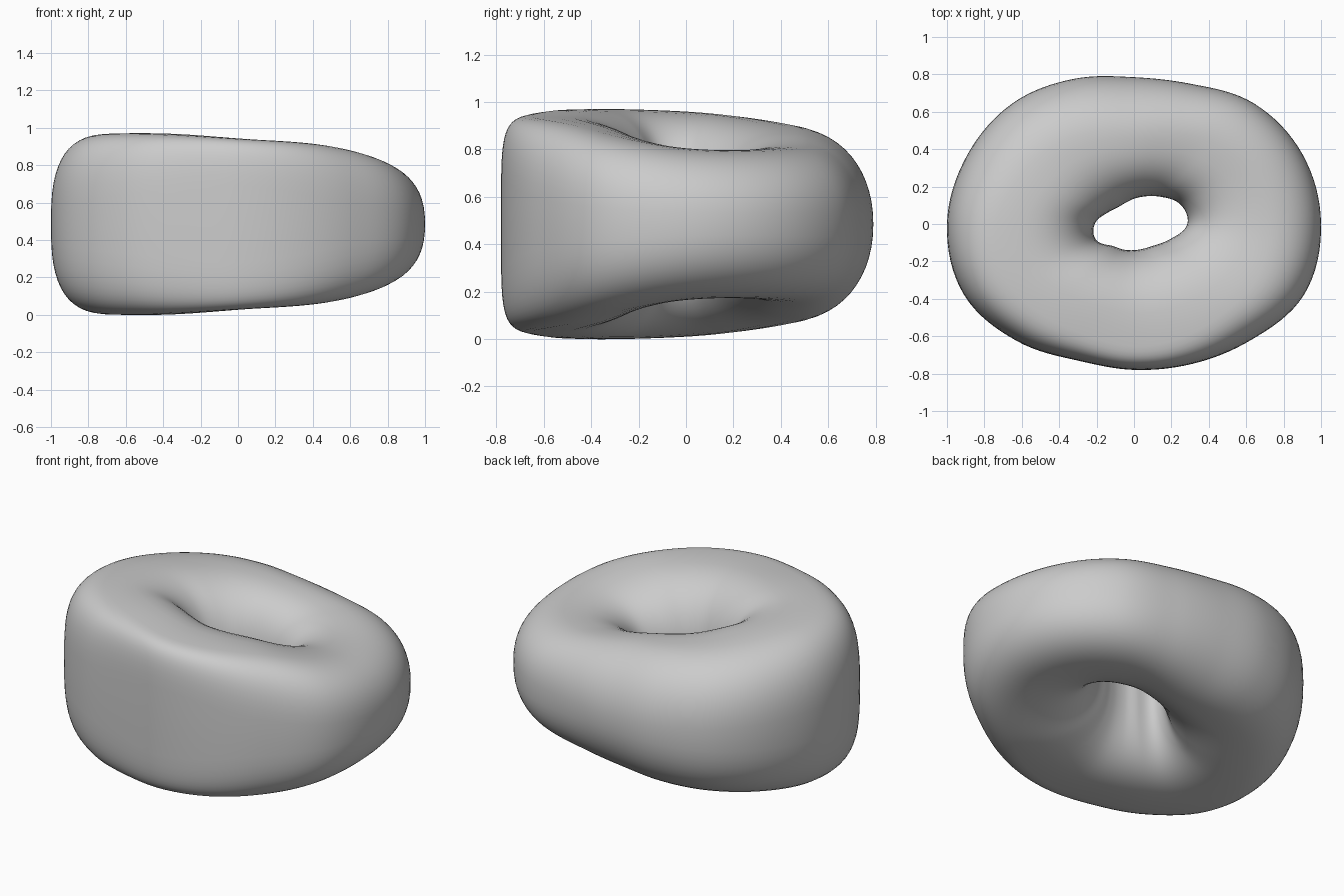
import bpy
import bmesh
from math import cos, sin, pi, tau

cube = bpy.data.objects.get("Cube")
if cube:
    bpy.data.objects.remove(cube, do_unlink=True)

SEGMENTS = 128      # steps around the ring
ARC = 14            # steps per quarter of the cross-section
MIDDLE = 0.485      # height of the mirror plane
BOWL = 2.5          # squareness of the slope into the hole

# Evenly spaced samples around the ring, counter-clockwise from +x
OUTER = [1.0, .975, .91, .81, .785, .84, .915, .965,
         1.0, .985, .885, .79, .78, .81, .88, .985]
HOLE = [.285, .27, .205, .16, .135, .122, .125, .155,
        .21, .22, .165, .148, .14, .142, .16, .21]
RIDGE = [.32, .325, .38, .425, .475, .485, .458, .42]
SQUARENESS = [2.4, 2.4, 2.1, 2.4, 2.8, 3.8, 5.5, 3.2]
CREST = [.53, .5, .5, .52, .57, .6, .64, .62]


def around(samples, turn):
    """Smooth periodic interpolation of samples at a fraction of a turn."""
    n = len(samples)
    i = int(turn * n)
    t = turn * n - i
    a, b, c, d = (samples[(i + k) % n] for k in (-1, 0, 1, 2))
    return b + t / 2 * (c - a + t * (2*a - 5*b + 4*c - d + t * (3*(b - c) + d - a)))


def section(turn):
    """Closed cross-section as (radius, height) pairs."""
    inner, outer = around(HOLE, turn), around(OUTER, turn)
    ridge, square = around(RIDGE, turn), around(SQUARENESS, turn)
    crest = inner + (outer - inner) * around(CREST, turn)
    points = []
    for k in range(4 * ARC):
        a = tau * k / (4 * ARC)
        c, s = cos(a), sin(a)
        if abs(c) < 1e-6:
            c = 0
        reach, power = (outer - crest, square) if c > 0 else (crest - inner, BOWL)
        radius = crest + reach * abs(c) ** (2 / power) * (1 if c > 0 else -1)
        height = ridge * abs(s) ** (2 / power) * (1 if s > 0 else -1)
        points.append((radius, MIDDLE + height))
    return points


# Loft the cross-sections into a closed ring
bm = bmesh.new()
rings = []
for j in range(SEGMENTS):
    turn = j / SEGMENTS
    a = tau * turn
    rings.append([bm.verts.new((r * cos(a), r * sin(a), z)) for r, z in section(turn)])
for j, ring in enumerate(rings):
    following = rings[(j + 1) % SEGMENTS]
    for k in range(len(ring)):
        m = (k + 1) % len(ring)
        bm.faces.new((ring[k], following[k], following[m], ring[m]))
bmesh.ops.recalc_face_normals(bm, faces=bm.faces)
mesh = bpy.data.meshes.new("ring_body")
bm.to_mesh(mesh)
bm.free()
body = bpy.data.objects.new("ring_body", mesh)
bpy.context.collection.objects.link(body)

# Plain grey surface
grey = bpy.data.materials.new("light_grey")
grey.use_nodes = True
colour = (0.6, 0.6, 0.6, 1)
grey.diffuse_color = colour
grey.node_tree.nodes["Principled BSDF"].inputs["Base Color"].default_value = colour
mesh.materials.append(grey)

bpy.context.view_layer.objects.active = body
body.select_set(True)
bpy.ops.object.shade_smooth_by_angle(angle=pi / 4)
